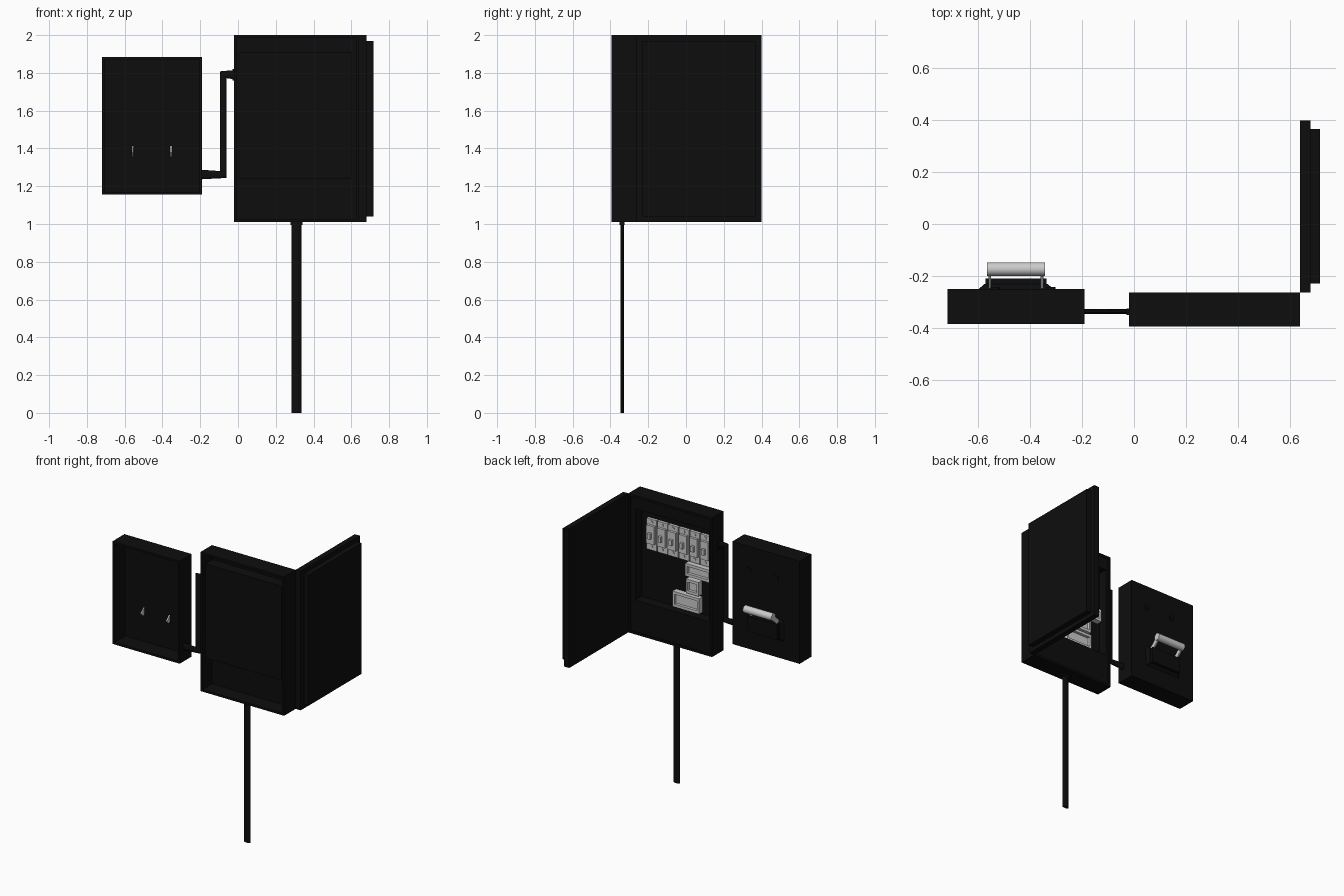
import bpy, bmesh, math
from mathutils import Vector

if "Cube" in bpy.data.objects:
    bpy.data.objects.remove(bpy.data.objects["Cube"])

dark = bpy.data.materials.new("dark_metal")
dark.diffuse_color = (0.004, 0.004, 0.004, 1)
dark.use_nodes = True
dark.node_tree.nodes["Principled BSDF"].inputs["Base Color"].default_value = dark.diffuse_color


def finish(name, bm, mat=None):
    bmesh.ops.recalc_face_normals(bm, faces=bm.faces)
    me = bpy.data.meshes.new(name)
    bm.to_mesh(me)
    bm.free()
    ob = bpy.data.objects.new(name, me)
    bpy.context.collection.objects.link(ob)
    if mat:
        me.materials.append(mat)
    return ob


def add_box(bm, x, y, z):
    vs = bmesh.ops.create_cube(bm, size=1)["verts"]
    for v in vs:
        v.co = Vector([(r[0] + r[1]) / 2 + c * (r[1] - r[0]) for c, r in zip(v.co, (x, y, z))])
    return vs


def box(name, x, y, z, mat=None):
    bm = bmesh.new()
    add_box(bm, x, y, z)
    return finish(name, bm, mat)


def frame(name, x, y, z, ix, iz, mat=None):
    """Rectangular ring in the XZ plane with opening ix, iz, extruded along y."""
    bm = bmesh.new()
    loops = []
    for yy in y:
        for xr, zr in ((x, z), (ix, iz)):
            loops.append([bm.verts.new((xr[i], yy, zr[j])) for i, j in ((0, 0), (1, 0), (1, 1), (0, 1))])
    o0, i0, o1, i1 = loops
    for a, b in ((o0, i0), (o1, i1), (o0, o1), (i0, i1)):
        for k in range(4):
            n = (k + 1) % 4
            bm.faces.new((a[k], a[n], b[n], b[k]))
    return finish(name, bm, mat)


def rod(name, p, q, r, mat=None, seg=20):
    p, q = Vector(p), Vector(q)
    bm = bmesh.new()
    bmesh.ops.create_cone(bm, segments=seg, radius1=r, radius2=r, depth=(q - p).length, cap_ends=True)
    rot = (q - p).to_track_quat('Z', 'Y')
    for v in bm.verts:
        v.co = rot @ v.co + (p + q) / 2
    ob = finish(name, bm, mat)
    smooth(ob)
    return ob


def smooth(ob):
    bpy.ops.object.select_all(action='DESELECT')
    ob.select_set(True)
    bpy.context.view_layer.objects.active = ob
    bpy.ops.object.shade_smooth_by_angle()


def flat_pipe(name, pts, r, squash):
    """Oval pipe along an XZ path with mitred corners."""
    cu = bpy.data.curves.new(name, 'CURVE')
    cu.dimensions = '3D'
    cu.bevel_depth, cu.bevel_resolution, cu.use_fill_caps = r, 3, True
    sp = cu.splines.new('POLY')
    sp.points.add(len(pts) - 1)
    for p, (x, z) in zip(sp.points, pts):
        p.co = (x, 0, z, 1)
    ob = bpy.data.objects.new(name, cu)
    bpy.context.collection.objects.link(ob)
    cu.materials.append(dark)
    ob.location.y, ob.scale.y = -0.338, squash
    bpy.ops.object.select_all(action='DESELECT')
    ob.select_set(True)
    bpy.context.view_layer.objects.active = ob
    bpy.ops.object.convert(target='MESH')
    smooth(bpy.context.object)


# Main cabinet: open-backed shell, cover with opening, recessed tub
X, Z = (-0.02, 0.64), (1.01, 2.0)
OX, OZ = (0.01, 0.59), (1.25, 1.9)
frame("cabinet_shell", X, (-0.395, -0.265), Z, (-0.005, 0.625), (1.025, 1.985), dark)
frame("cabinet_cover", (-0.01, 0.63), (-0.285, -0.275), (1.02, 1.99), OX, OZ, dark)
frame("cabinet_tub_walls", (0.0, 0.6), (-0.36, -0.28), (1.24, 1.91), OX, OZ, dark)
box("cabinet_tub_floor", (0.0, 0.6), (-0.365, -0.345), (1.24, 1.91), dark)

# Open door with raised outer panel
box("door_leaf", (0.64, 0.68), (-0.265, 0.40), Z, dark)
box("door_outer_panel", (0.675, 0.718), (-0.23, 0.367), (1.04, 1.97), dark)

# Row of breakers
for i in range(6):
    x = 0.035 + i * 0.085
    n = str(i + 1)
    box("breaker_body_" + n, (x, x + 0.078), (-0.35, -0.325), (1.61, 1.83))
    box("breaker_front_" + n, (x + 0.008, x + 0.07), (-0.325, -0.308), (1.66, 1.79))
    box("breaker_toggle_" + n, (x + 0.028, x + 0.05), (-0.31, -0.29), (1.70, 1.74))
    for k, z in enumerate((1.635, 1.81)):
        rod(f"breaker_screw_{n}_{k}", (x + 0.039, -0.33, z), (x + 0.039, -0.32, z), 0.01, None, 12)

# Modules below the breakers, each with a raised rim
for n, mx, mz in (("upper", (0.025, 0.22), (1.51, 1.60)),
                  ("middle", (0.115, 0.215), (1.39, 1.49)),
                  ("lower", (0.11, 0.32), (1.265, 1.375))):
    box(n + "_module", mx, (-0.35, -0.325), mz)
    frame(n + "_module_rim", mx, (-0.326, -0.305), mz,
          (mx[0] + 0.015, mx[1] - 0.015), (mz[0] + 0.02, mz[1] - 0.02))

# Switch box: open-backed shell with closed cover
frame("switch_box_shell", (-0.72, -0.19), (-0.385, -0.25), (1.155, 1.885),
      (-0.705, -0.205), (1.17, 1.87), dark)
box("switch_box_cover", (-0.715, -0.195), (-0.263, -0.25), (1.16, 1.88), dark)

# Switch base: stepped, tapered block
bm = bmesh.new()
for v in add_box(bm, (-0.60, -0.31), (-0.252, -0.232), (1.28, 1.43)):
    if v.co.y > -0.24:
        v.co.x += 0.022 * (1 if v.co.x < -0.455 else -1)
        v.co.z += 0.02 * (1 if v.co.z < 1.355 else -1)
add_box(bm, (-0.572, -0.338), (-0.235, -0.21), (1.30, 1.41))
finish("switch_base", bm, dark)

# Lever arms and handle
for n, x in (("left", -0.557), ("right", -0.355)):
    bm = bmesh.new()
    add_box(bm, (-0.005, 0.005), (-0.085, 0.085), (-0.016, 0.016))
    a = math.atan2(0.10, 0.11)
    for v in bm.verts:
        y, z = v.co.y, v.co.z
        v.co = (x + v.co.x, -0.225 + y * math.cos(a) - z * math.sin(a),
                1.425 + y * math.sin(a) + z * math.cos(a))
    finish(n + "_lever_arm", bm)
rod("lever_handle", (-0.567, -0.174, 1.475), (-0.343, -0.174, 1.475), 0.026)

# Indicator caps on the switch box
for n, x in (("left", -0.535), ("right", -0.32)):
    rod(n + "_indicator", (x, -0.252, 1.72), (x, -0.243, 1.72), 0.018, dark)

# Conduit, collars and post
flat_pipe("conduit", ((-0.20, 1.262), (-0.078, 1.262), (-0.078, 1.79), (-0.01, 1.79)), 0.027, 0.36)
flat_pipe("post", ((0.31, 0.0), (0.31, 1.02)), 0.026, 0.36)
box("conduit_collar", (-0.028, -0.015), (-0.351, -0.325), (1.76, 1.82), dark)
box("post_collar", (0.278, 0.342), (-0.351, -0.325), (0.995, 1.02), dark)
